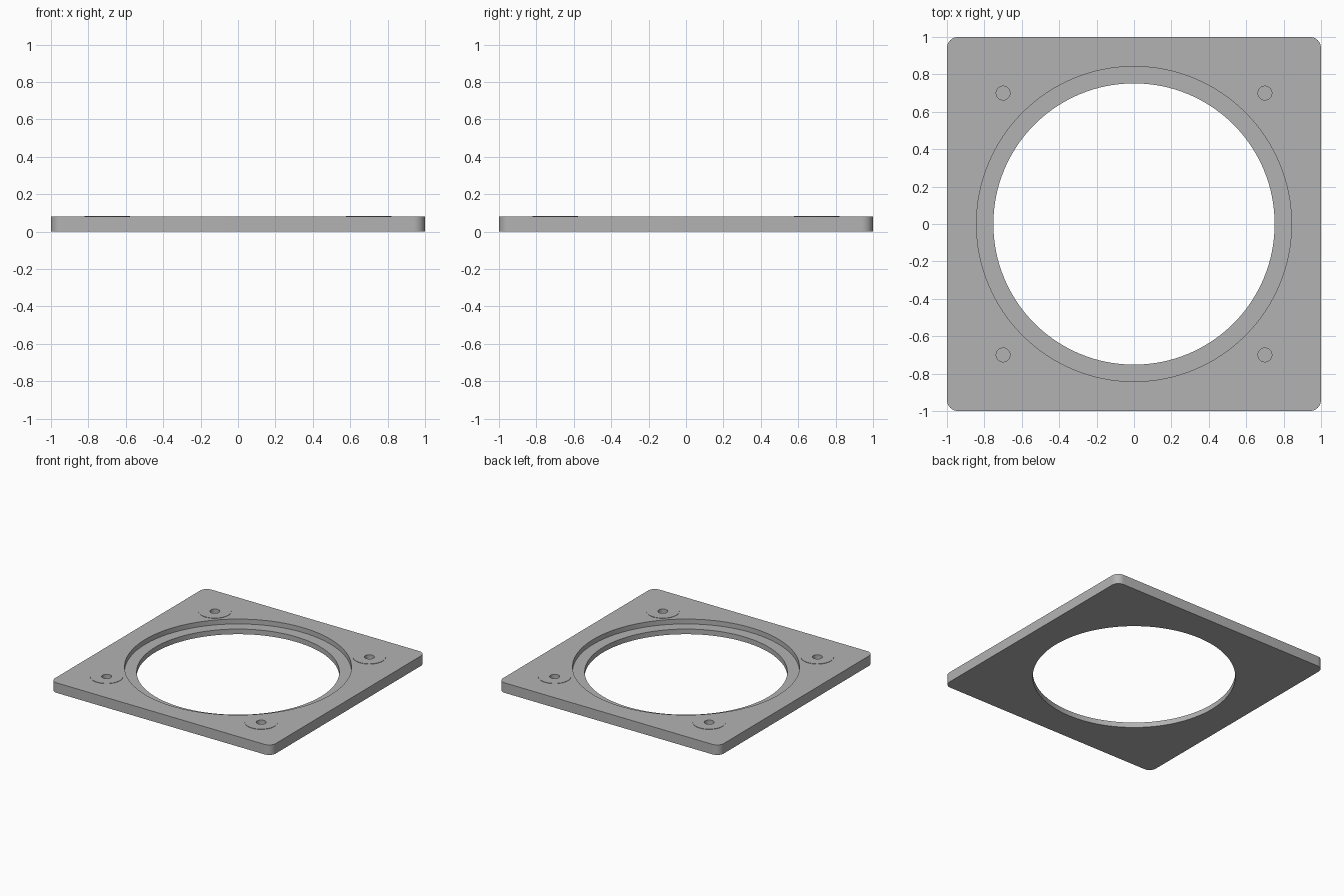
import bpy
import bmesh

cube = bpy.data.objects.get("Cube")
if cube:
    bpy.data.objects.remove(cube, do_unlink=True)

TOP = 0.082        # plate top
PAD_TOP = 0.085    # very slightly raised pads around the screw holes
LEDGE = 0.042      # floor of the ring recess
HOLE = 0.7         # screw hole offset from the centre

grey = bpy.data.materials.new("plain grey")
grey.use_nodes = True
colour = (0.45, 0.45, 0.45, 1)
grey.diffuse_color = colour
grey.node_tree.nodes["Principled BSDF"].inputs["Base Color"].default_value = colour


def add_object(name, bm):
    mesh = bpy.data.meshes.new(name)
    bm.to_mesh(mesh)
    bm.free()
    mesh.materials.append(grey)
    obj = bpy.data.objects.new(name, mesh)
    bpy.context.collection.objects.link(obj)
    return obj


def disc(name, x, y, radius, low, high, sides):
    bm = bmesh.new()
    bmesh.ops.create_cone(bm, cap_ends=True, segments=sides, radius1=radius,
                          radius2=radius, depth=high - low)
    bmesh.ops.translate(bm, verts=bm.verts, vec=(x, y, (low + high) / 2))
    return add_object(name, bm)


def combine(target, tool, operation):
    mod = target.modifiers.new(operation.lower(), "BOOLEAN")
    mod.operation = operation
    mod.solver = "EXACT"
    mod.object = tool
    bpy.context.view_layer.objects.active = target
    bpy.ops.object.modifier_apply(modifier=mod.name)
    bpy.data.objects.remove(tool, do_unlink=True)


# Square plate with rounded upright corners
bm = bmesh.new()
bmesh.ops.create_cube(bm, size=2)
for v in bm.verts:
    v.co.z = TOP if v.co.z > 0 else 0
upright = [e for e in bm.edges if abs(e.verts[0].co.z - e.verts[1].co.z) > 0.01]
bmesh.ops.bevel(bm, geom=upright, offset=0.06, offset_type="OFFSET",
                segments=10, profile=0.5, affect="EDGES")
plate = add_object("mounting_plate", bm)

# Large opening and the stepped recess around it
combine(plate, disc("opening_cutter", 0, 0, 0.752, -0.1, 0.2, 128), "DIFFERENCE")
combine(plate, disc("recess_cutter", 0, 0, 0.842, LEDGE, 0.2, 128), "DIFFERENCE")

# Raised pads and blind screw holes near the corners
for x in (-HOLE, HOLE):
    for y in (-HOLE, HOLE):
        combine(plate, disc("pad", x, y, 0.122, LEDGE, PAD_TOP, 48), "UNION")
        combine(plate, disc("hole_cutter", x, y, 0.037, 0.03, 0.2, 32), "DIFFERENCE")

# Smooth round walls, sharp rims
bpy.ops.object.select_all(action="DESELECT")
plate.select_set(True)
bpy.context.view_layer.objects.active = plate
bpy.ops.object.shade_smooth_by_angle(angle=0.6)
